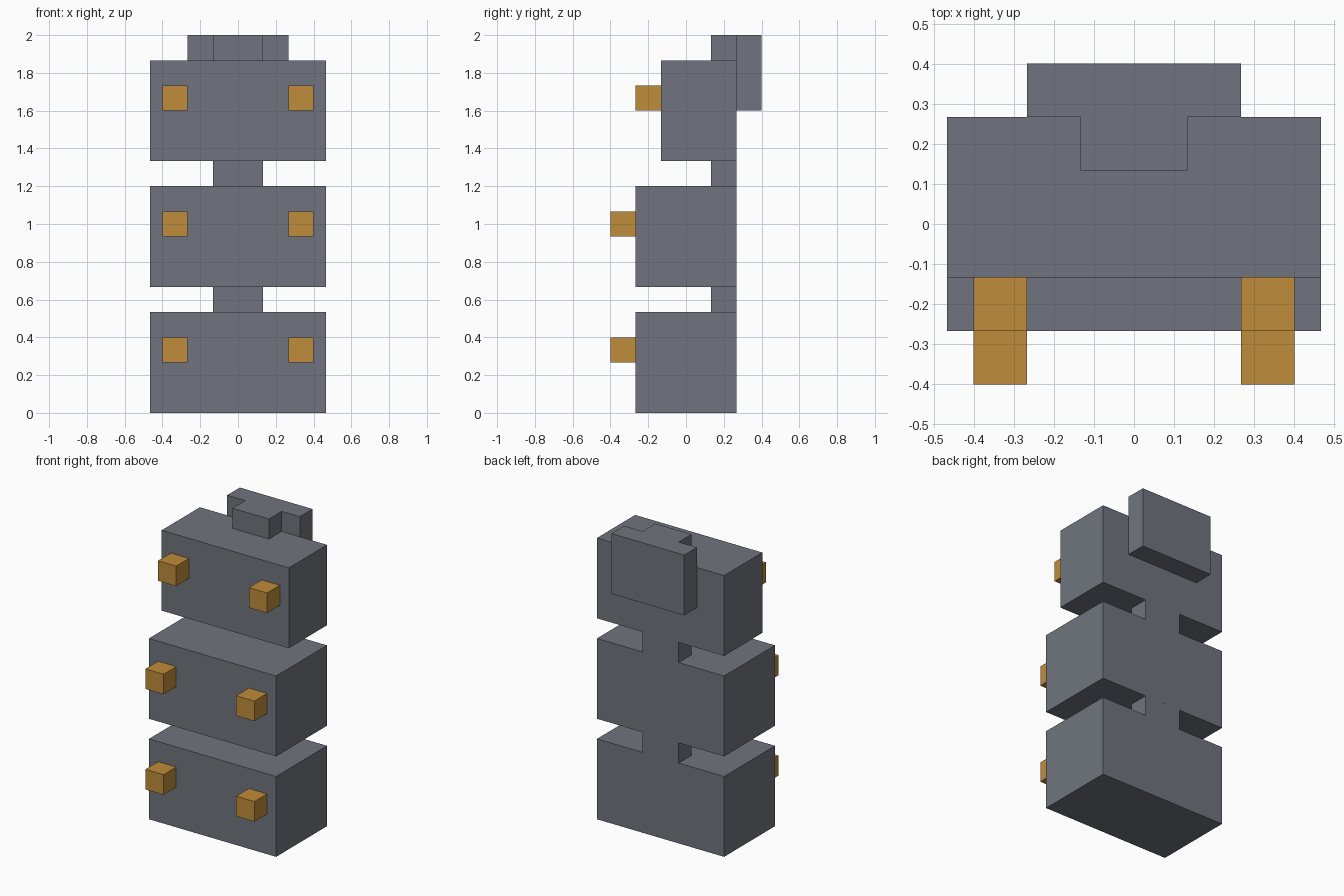
import bpy
import bmesh
from mathutils import Vector

U = 2 / 15  # grid unit: the model is fifteen units tall

if "Cube" in bpy.data.objects:
    bpy.data.objects.remove(bpy.data.objects["Cube"], do_unlink=True)


def make_material(name, rgb):
    mat = bpy.data.materials.new(name)
    mat.use_nodes = True
    color = (*rgb, 1)
    mat.diffuse_color = color
    mat.node_tree.nodes["Principled BSDF"].inputs["Base Color"].default_value = color
    return mat


def box(name, low, high, mat):
    """Box between two corners given in grid units."""
    low, high = Vector(low) * U, Vector(high) * U
    mesh = bpy.data.meshes.new(name)
    bm = bmesh.new()
    bmesh.ops.create_cube(bm, size=1)
    bmesh.ops.scale(bm, vec=high - low, verts=bm.verts)
    bm.to_mesh(mesh)
    bm.free()
    mesh.materials.append(mat)
    obj = bpy.data.objects.new(name, mesh)
    obj.location = (low + high) / 2
    bpy.context.collection.objects.link(obj)
    return obj


grey = make_material("slate grey", (0.16, 0.175, 0.205))
amber = make_material("amber", (0.52, 0.262, 0.042))

# Three stacked blocks, each with a neck on top and two front pegs
tiers = [("lower", 0, -2), ("middle", 5, -2), ("upper", 10, -1)]
for tier, base, front in tiers:
    box(f"{tier}_block", (-3.5, front, base), (3.5, 2, base + 4), grey)
    box(f"{tier}_neck", (-1, 1, base + 4), (1, 2, base + 5), grey)
    for side, x in (("right", -3), ("left", 2)):
        box(f"{tier}_{side}_peg", (x, front - 1, base + 2),
            (x + 1, front, base + 3), amber)

# Plate hanging behind the upper block
box("back_plate", (-2, 2, 12), (2, 3, 15), grey)
